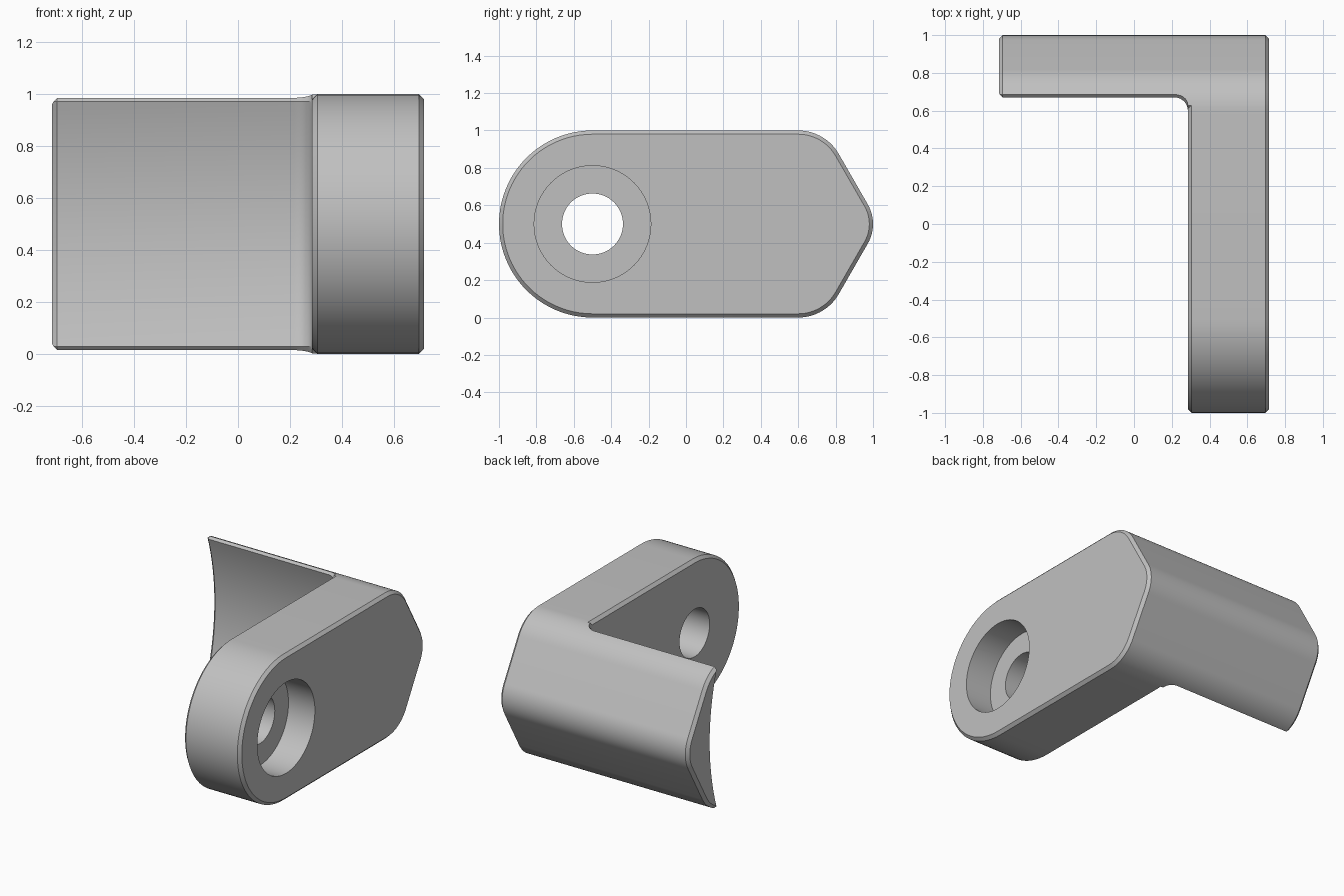
import bpy, bmesh, math

if "Cube" in bpy.data.objects:
    bpy.data.objects.remove(bpy.data.objects["Cube"], do_unlink=True)

GREY = (0.53, 0.53, 0.53, 1)
mat = bpy.data.materials.new("plain grey")
mat.use_nodes = True
mat.diffuse_color = GREY
mat.node_tree.nodes["Principled BSDF"].inputs["Base Color"].default_value = GREY

SIDE, INNER, CHAMFER = 0.715, 0.285, 0.02
# outline corners in the side plane: centre y, centre z, radius, start, end
CORNERS = [(-0.5, 0.5, 0.5, 90, 270), (0.6, 0.25, 0.25, 270, 330),
           (0.79, 0.5, 0.21, -30, 30), (0.6, 0.75, 0.25, 30, 90)]


def outline(inset):
    pts = []
    for y, z, r, a, b in CORNERS:
        n = max(10, (b - a) // 4)
        for i in range(n + 1):
            t = math.radians(a + (b - a) * i / n)
            pts.append((y + (r - inset) * math.cos(t), z + (r - inset) * math.sin(t)))
    return pts


def loft(name, rings):
    """Skin equal-length rings of points and cap both ends."""
    bm = bmesh.new()
    loops = [[bm.verts.new(p) for p in ring] for ring in rings]
    n = len(loops[0])
    for a, b in zip(loops, loops[1:]):
        for i in range(n):
            j = (i + 1) % n
            bm.faces.new((a[i], a[j], b[j], b[i]))
    bm.faces.new(loops[0][::-1])
    bm.faces.new(loops[-1])
    bmesh.ops.recalc_face_normals(bm, faces=bm.faces[:])
    mesh = bpy.data.meshes.new(name)
    bm.to_mesh(mesh)
    bm.free()
    ob = bpy.data.objects.new(name, mesh)
    bpy.context.collection.objects.link(ob)
    mesh.materials.append(mat)
    return ob


def slab(name, sections):
    """Extrude the outline along x through (x, inset) sections."""
    return loft(name, [[(x, y, z) for y, z in outline(d)] for x, d in sections])


def cut(ob, cutter):
    cutter.hide_render = True
    mod = ob.modifiers.new("cut", "BOOLEAN")
    mod.operation, mod.solver, mod.object = "DIFFERENCE", "EXACT", cutter
    bpy.context.view_layer.objects.active = ob
    bpy.ops.object.modifier_apply(modifier=mod.name)
    bpy.data.objects.remove(cutter, do_unlink=True)


def drill(name, r, x0, x1):
    """Round cutter along x at the mounting hole."""
    ang = [math.tau * i / 64 for i in range(64)]
    return loft(name, [[(x, -0.5 + r * math.cos(t), 0.5 + r * math.sin(t)) for t in ang]
                       for x in (x0, x1)])


# mounting plate with counterbored hole
plate = slab("mounting_plate", [(INNER, CHAMFER), (INNER + CHAMFER, 0),
                                (SIDE - CHAMFER, 0), (SIDE, CHAMFER)])
cut(plate, drill("hole_cutter", 0.163, 0, 1))
cut(plate, drill("counterbore_cutter", 0.312, SIDE - 0.2, 1))

# arm, with its front hollowed and filleted into the plate
arm = slab("hollow_arm", [(-SIDE, CHAMFER), (-SIDE + CHAMFER, 0), (INNER + CHAMFER, 0)])
HALF, SAG, FILLET = 0.47, 0.075, 0.07


def hollow_ring(dz):
    y = 0.67 + SAG * (1 - min(1, (dz / HALF) ** 2)) + max(0, abs(dz) - HALF)
    path = [(-SIDE - 0.1, y + 0.1 + CHAMFER), (-SIDE + CHAMFER, y)]
    for i in range(11):
        t = math.pi / 2 * (1 - i / 10)
        path.append((INNER - FILLET + FILLET * math.cos(t),
                     y - FILLET + FILLET * math.sin(t)))
    path += [(1, y - FILLET), (1, -2), (-SIDE - 0.1, -2)]
    return [(px, py, 0.5 + dz) for px, py in path]


steps = [-0.6] + [HALF * i / 16 for i in range(-16, 17)] + [0.6]
cut(arm, loft("hollow_cutter", [hollow_ring(dz) for dz in steps]))

# smooth curved walls, keep chamfers crisp
for ob in (plate, arm):
    bpy.ops.object.select_all(action="DESELECT")
    ob.select_set(True)
    bpy.context.view_layer.objects.active = ob
    bpy.ops.object.shade_smooth_by_angle(angle=math.radians(20))
